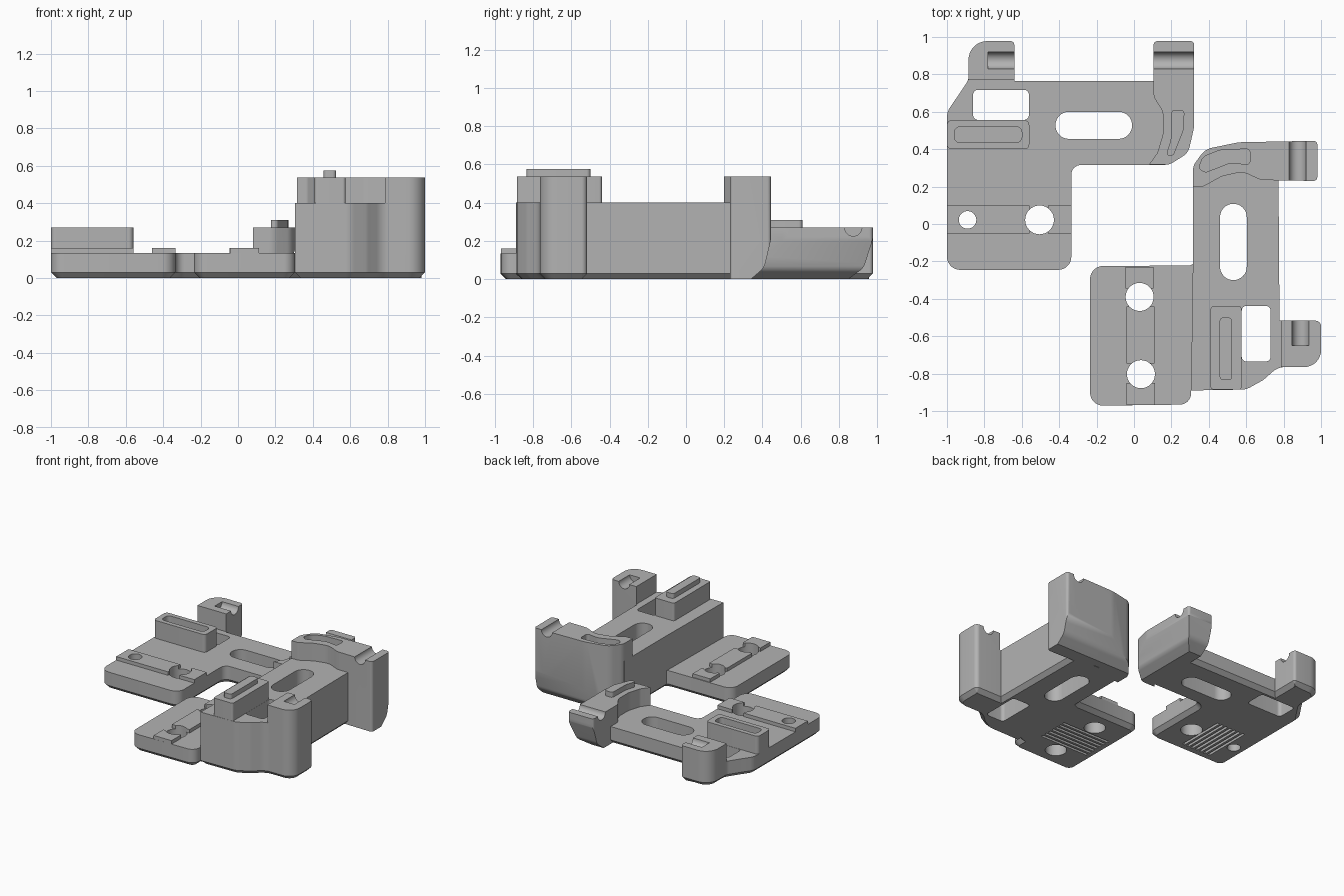
import bpy, bmesh, math
from mathutils import Vector

if "Cube" in bpy.data.objects:
    bpy.data.objects.remove(bpy.data.objects["Cube"])

grey = bpy.data.materials.new("plain_grey")
grey.diffuse_color = (0.45, 0.45, 0.45, 1)
grey.use_nodes = True
grey.node_tree.nodes["Principled BSDF"].inputs["Base Color"].default_value = grey.diffuse_color


def outline(pts, n=8):
    """Polygon points (x, y[, radius]) with exact round corners."""
    out = []
    for i, p in enumerate(pts):
        c = Vector(p[:2])
        r = p[2] if len(p) > 2 else 0
        if r == 0:
            out.append(c)
            continue
        u = (Vector(pts[i - 1][:2]) - c).normalized()
        v = (Vector(pts[(i + 1) % len(pts)][:2]) - c).normalized()
        half = u.angle(v) / 2
        d, w = r / math.tan(half), math.sin(half)
        for k in range(n + 1):
            t = k / n
            a, b, e = (1 - t) ** 2, 2 * t * (1 - t) * w, t * t
            out.append((a * (c + u * d) + b * c + e * (c + v * d)) / (a + b + e))
    return out


def prism(name, pts, z0, z1, chamfer=0.0, axis='z'):
    """Extrude an outline; axis x reads points as (y, z), axis y as (x, z)."""
    put = {'z': lambda p, h: (p.x, p.y, h), 'x': lambda p, h: (h, p.x, p.y),
           'y': lambda p, h: (p.x, h, p.y)}[axis]
    bm = bmesh.new()
    flat = outline(pts)
    lo = [bm.verts.new(put(p, z0)) for p in flat]
    hi = [bm.verts.new(put(p, z1)) for p in flat]
    base = bm.faces.new(lo)
    bm.faces.new(hi)
    for i in range(len(lo)):
        j = (i + 1) % len(lo)
        bm.faces.new((lo[i], lo[j], hi[j], hi[i]))
    bmesh.ops.recalc_face_normals(bm, faces=bm.faces[:])
    if chamfer:
        bmesh.ops.bevel(bm, geom=list(base.edges), offset=chamfer, segments=1,
                        affect='EDGES', clamp_overlap=False)
    me = bpy.data.meshes.new(name)
    bm.to_mesh(me)
    bm.free()
    ob = bpy.data.objects.new(name, me)
    bpy.context.collection.objects.link(ob)
    me.materials.append(grey)
    return ob


def box(name, x0, x1, y0, y1, z0, z1, r=0.0):
    return prism(name, [(x0, y0, r), (x1, y0, r), (x1, y1, r), (x0, y1, r)], z0, z1)


def disc(name, a, b, r, h0, h1, axis='z', n=32):
    ring = [(a + r * math.cos(2 * math.pi * k / n), b + r * math.sin(2 * math.pi * k / n))
            for k in range(n)]
    return prism(name, ring, h0, h1, axis=axis)


def combine(target, others, op):
    for o in others:
        m = target.modifiers.new("bool", 'BOOLEAN')
        m.operation, m.object, m.solver = op, o, 'EXACT'
        bpy.context.view_layer.objects.active = target
        bpy.ops.object.modifier_apply(modifier=m.name)
        bpy.data.objects.remove(o)


def finish(ob):
    bpy.ops.object.select_all(action='DESELECT')
    ob.select_set(True)
    bpy.context.view_layer.objects.active = ob
    bpy.ops.object.shade_smooth_by_angle(angle=math.radians(30))


# ---------- low bracket (back left) ----------
low = prism("low_bracket", [
    (-1, -0.245, .07), (-0.335, -0.245, .07), (-0.335, 0.315, .05), (0.19, 0.315, .04),
    (0.22, 0.45), (0.2, 0.765), (-0.64, 0.765), (-0.64, 0.978, .02), (-0.885, 0.978, .1),
    (-0.885, 0.77, .06), (-0.945, 0.68, .1), (-1, 0.6, .1)], 0, 0.133, 0.03)

# curved wing with rounded lower edges
wing = prism("wing", [
    (0.105, 0.978, .02), (0.105, 0.68, .06), (0.155, 0.6, .08), (0.155, 0.48, .1),
    (0.125, 0.38, .05), (0.08, 0.317), (0.19, 0.317, .08), (0.29, 0.38, .08),
    (0.322, 0.52, .15), (0.322, 0.978, .02)], 0, 0.27)
side_round = prism("side_round", [(0, 0), (0.21, 0), (0.275, 0.05, .06), (0.322, 0.21, .1),
                                  (0.322, 0.4), (0, 0.4)], 0, 1.2, axis='y')
end_round = prism("end_round", [(0, 0), (0.85, 0), (0.93, 0.06, .08), (0.978, 0.21, .1),
                                (0.978, 0.4), (0, 0.4)], 0, 0.5, axis='x')
combine(wing, [side_round, end_round], 'INTERSECT')

combine(low, [
    wing,
    prism("wing_key", [(0.2, 0.61, .02), (0.27, 0.61, .02), (0.265, 0.5, .1), (0.21, 0.365, .02),
                       (0.17, 0.365, .015), (0.197, 0.45, .1)], 0.2, 0.31),
    prism("corner_tower", [(-0.885, 0.77), (-0.64, 0.77), (-0.64, 0.978, .02),
                           (-0.885, 0.978, .1)], 0.06, 0.27),
    box("socket_block", -1, -0.56, 0.4, 0.555, 0.06, 0.27, .025),
    box("strip", -1, -0.56, -0.052, 0.098, 0.06, 0.16),
    box("strip_end", -0.46, -0.335, -0.052, 0.098, 0.06, 0.16),
], 'UNION')
combine(low, [
    box("window", -0.86, -0.562, 0.557, 0.717, -1, 1, .025),
    box("slot", -0.42, -0.01, 0.455, 0.6, -1, 1, .0724),
    box("key_socket", -0.96, -0.6, 0.435, 0.52, 0.22, 1, .03),
    disc("small_hole", -0.89, 0.022, 0.047, -1, 1),
    disc("large_hole", -0.505, 0.022, 0.077, -1, 1),
    disc("wing_groove", 0.875, 0.27, 0.045, 0, 0.5, 'x'),
    disc("tower_groove", 0.875, 0.27, 0.045, -0.78, -0.5, 'x'),
] + [box("rib_gap", x, x + 0.02, -0.17, 0.21, -0.1, 0.025)
     for x in [-0.83 + 0.038 * i for i in range(7)]], 'DIFFERENCE')
finish(low)

# ---------- high bracket (front right) ----------
high = prism("high_bracket", [
    (0.305, -0.89), (0.6, -0.885, .1), (0.69, -0.835, .1), (0.77, -0.765, .1), (1, -0.765, .09),
    (1, -0.517, .03), (0.778, -0.517), (0.772, 0.3), (0.315, 0.3), (0.315, -0.2)], 0, 0.402, 0.03)

# long wing with a rounded lower back edge
wing = prism("wing", [
    (0.315, 0.2), (0.37, 0.2, .03), (0.47, 0.255, .1), (0.58, 0.28, .1), (0.68, 0.235, .08),
    (0.98, 0.23, .02), (0.98, 0.445, .02), (0.56, 0.437, .2), (0.38, 0.4, .1),
    (0.315, 0.31, .08)], 0, 0.538)
back_round = prism("back_round", [(0, 0), (0.34, 0), (0.41, 0.06, .08), (0.445, 0.21, .1),
                                  (0.445, 0.7), (0, 0.7)], 0, 1.2, axis='x')
combine(wing, [back_round], 'INTERSECT')

combine(high, [
    prism("low_plate", [(-0.235, -0.972, .07), (0.305, -0.965, .06), (0.305, -0.87),
                        (0.5, -0.8), (0.5, -0.3), (0.34, -0.2), (0.3, -0.222),
                        (-0.235, -0.225, .07)], 0, 0.133, 0.03),
    wing,
    prism("corner_tower", [(0.785, -0.765), (1, -0.765, .09), (1, -0.517, .03),
                           (0.785, -0.517)], 0.1, 0.538),
    box("key_block", 0.41, 0.575, -0.885, -0.44, 0.2, 0.538, .015),
    box("block_key", 0.458, 0.525, -0.835, -0.5, 0.4, 0.575, .02),
    box("strip_back", -0.045, 0.105, -0.345, -0.23, 0.06, 0.16),
    box("strip_middle", -0.04, 0.11, -0.745, -0.44, 0.06, 0.16),
    box("strip_front", -0.04, 0.112, -0.968, -0.85, 0.06, 0.16),
], 'UNION')
combine(high, [
    box("window", 0.576, 0.73, -0.735, -0.438, -1, 1, .025),
    box("slot", 0.46, 0.603, -0.3, 0.108, -1, 1, .0714),
    prism("wing_socket", [(0.62, 0.402, .02), (0.62, 0.315, .02), (0.52, 0.33, .1),
                          (0.38, 0.275, .03), (0.345, 0.3, .02), (0.37, 0.36, .05),
                          (0.46, 0.395, .1)], 0.49, 1),
    disc("back_hole", 0.03, -0.39, 0.075, -1, 1),
    disc("front_hole", 0.037, -0.803, 0.075, -1, 1),
    disc("wing_groove", 0.875, 0.538, 0.045, 0.1, 0.6, 'y'),
    disc("tower_groove", 0.89, 0.538, 0.045, -0.65, -0.4, 'y'),
] + [box("rib_gap", -0.17, 0.24, y, y + 0.02, -0.1, 0.025)
     for y in [-0.72 + 0.038 * i for i in range(7)]], 'DIFFERENCE')
finish(high)
